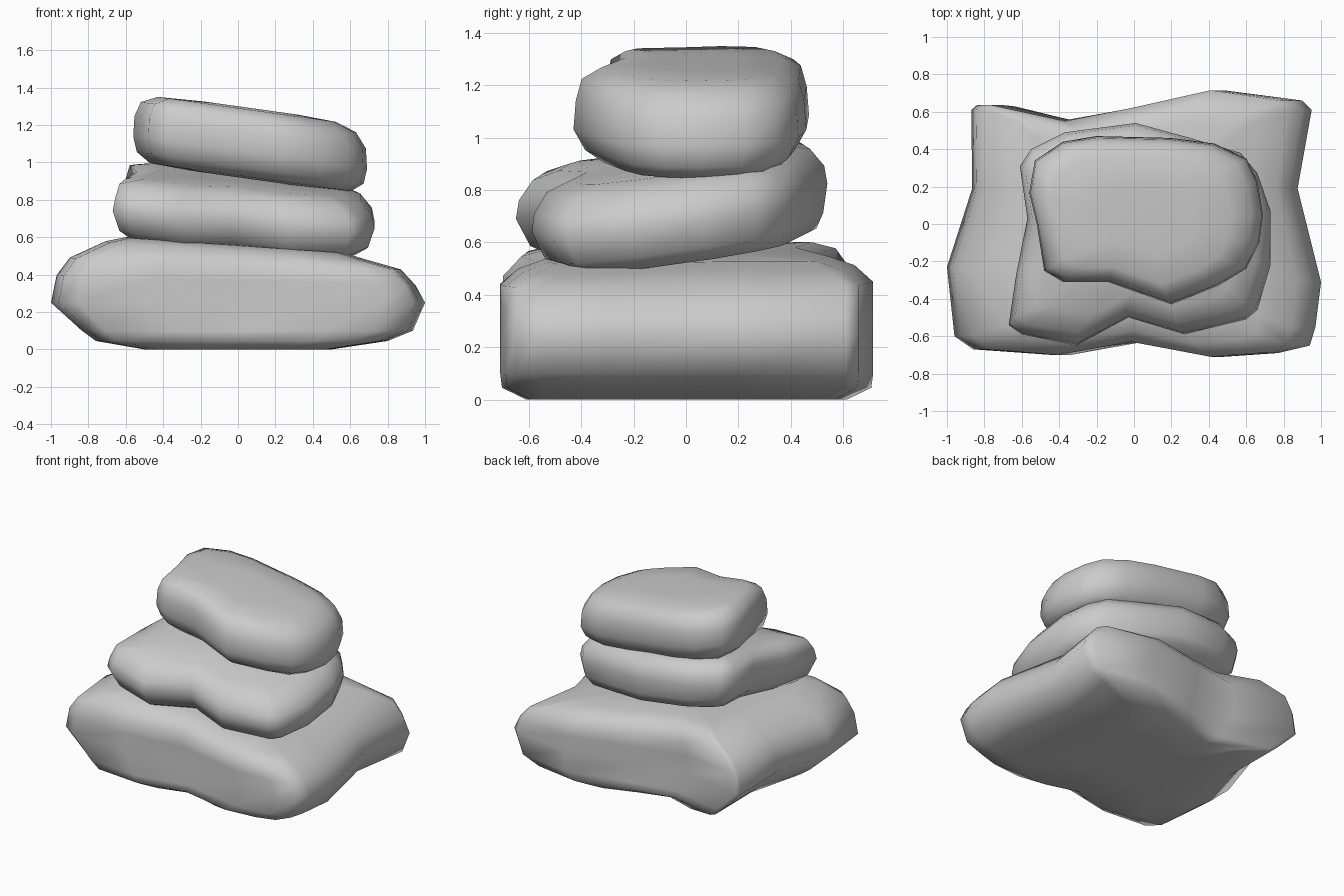
import bpy, bmesh


def make_rock(name, outline, centre, levels, z0, tilt):
    """Loft a plan outline through levels of (height, x scale, y scale, x shift, y shift, tilt weight)."""
    bm = bmesh.new()
    cx, cy = centre
    rings = []
    for h, sx, sy, dx, dy, w in levels:
        ring = []
        for px, py in outline:
            x = cx + (px - cx) * sx + dx
            y = cy + (py - cy) * sy + dy
            z = z0 + h + w * (tilt[0] * x + tilt[1] * y)
            ring.append(bm.verts.new((x, y, z)))
        rings.append(ring)
    n = len(outline)
    for a, b in zip(rings, rings[1:]):
        for i in range(n):
            j = (i + 1) % n
            bm.faces.new((a[i], a[j], b[j], b[i]))
    bm.faces.new(rings[0][::-1])
    bm.faces.new(rings[-1])
    bmesh.ops.recalc_face_normals(bm, faces=bm.faces)
    for f in bm.faces:
        f.smooth = True
    mesh = bpy.data.meshes.new(name)
    bm.to_mesh(mesh)
    bm.free()
    obj = bpy.data.objects.new(name, mesh)
    bpy.context.collection.objects.link(obj)
    return obj


# Wide bottom rock with a flat underside and steep front and back
make_rock(
    "bottom_rock",
    [(-.96, -.60), (-.86, -.67), (-.44, -.70), (0, -.63), (.48, -.71), (.77, -.69),
     (.94, -.65), (.97, -.55), (1, -.31), (.875, .19), (.95, .61), (.90, .66),
     (.48, .715), (0, .62), (-.40, .55), (-.84, .635), (-.87, .61), (-.865, .19), (-1, -.23)],
    (0, 0),
    [(0, .3, .4, 0, 0, 0), (0, .50, .86, 0, 0, 0), (.045, .78, .99, .02, 0, 0),
     (.10, .885, 1, .05, 0, 0), (.25, 1, 1, 0, 0, 0), (.37, .96, 1, -.01, 0, .4),
     (.46, .885, 1, -.015, 0, .5), (.53, .70, .90, -.01, 0, 1),
     (.56, .58, .76, -.02, 0, 1), (.565, .2, .3, 0, 0, 1)],
    0, (-.07, .01))

# Middle rock, tilted up towards the back left
make_rock(
    "middle_rock",
    [(-.67, -.54), (-.60, -.59), (-.31, -.65), (-.03, -.50), (.27, -.59), (.60, -.51),
     (.66, -.46), (.73, -.22), (.73, .07), (.66, .27), (.57, .38), (.30, .46),
     (.01, .54), (-.37, .49), (-.55, .40), (-.61, .31), (-.57, .03), (-.63, -.27)],
    (.03, -.06),
    [(-.16, .5, .5, 0, .04, 1), (-.145, .85, .83, 0, .06, 1), (-.09, .95, .94, 0, .02, 1),
     (.02, 1, 1, 0, 0, 1), (.09, .98, .98, 0, 0, 1), (.16, .92, .89, -.02, 0, 1),
     (.19, .75, .72, 0, 0, 1), (.20, .3, .3, 0, 0, 1)],
    .73, (-.10, .14))

# Small top rock, sloping down to the right
make_rock(
    "top_rock",
    [(-.48, -.25), (-.38, -.31), (-.14, -.31), (.20, -.43), (.45, -.33), (.60, -.24),
     (.67, -.10), (.69, .05), (.66, .23), (.60, .35), (.43, .43), (.20, .46),
     (-.20, .47), (-.38, .44), (-.53, .34), (-.56, .17), (-.52, 0)],
    (.07, .02),
    [(-.19, .5, .5, 0, 0, 1), (-.18, .86, .76, 0, .01, 1), (-.13, .97, .90, 0, 0, 1),
     (-.05, 1, 1, 0, 0, 1), (.06, .99, .98, 0, 0, 1), (.14, .92, .93, -.01, 0, 1),
     (.18, .76, .76, -.02, 0, 1), (.19, .4, .4, 0, 0, 1)],
    1.11, (-.14, 0))
